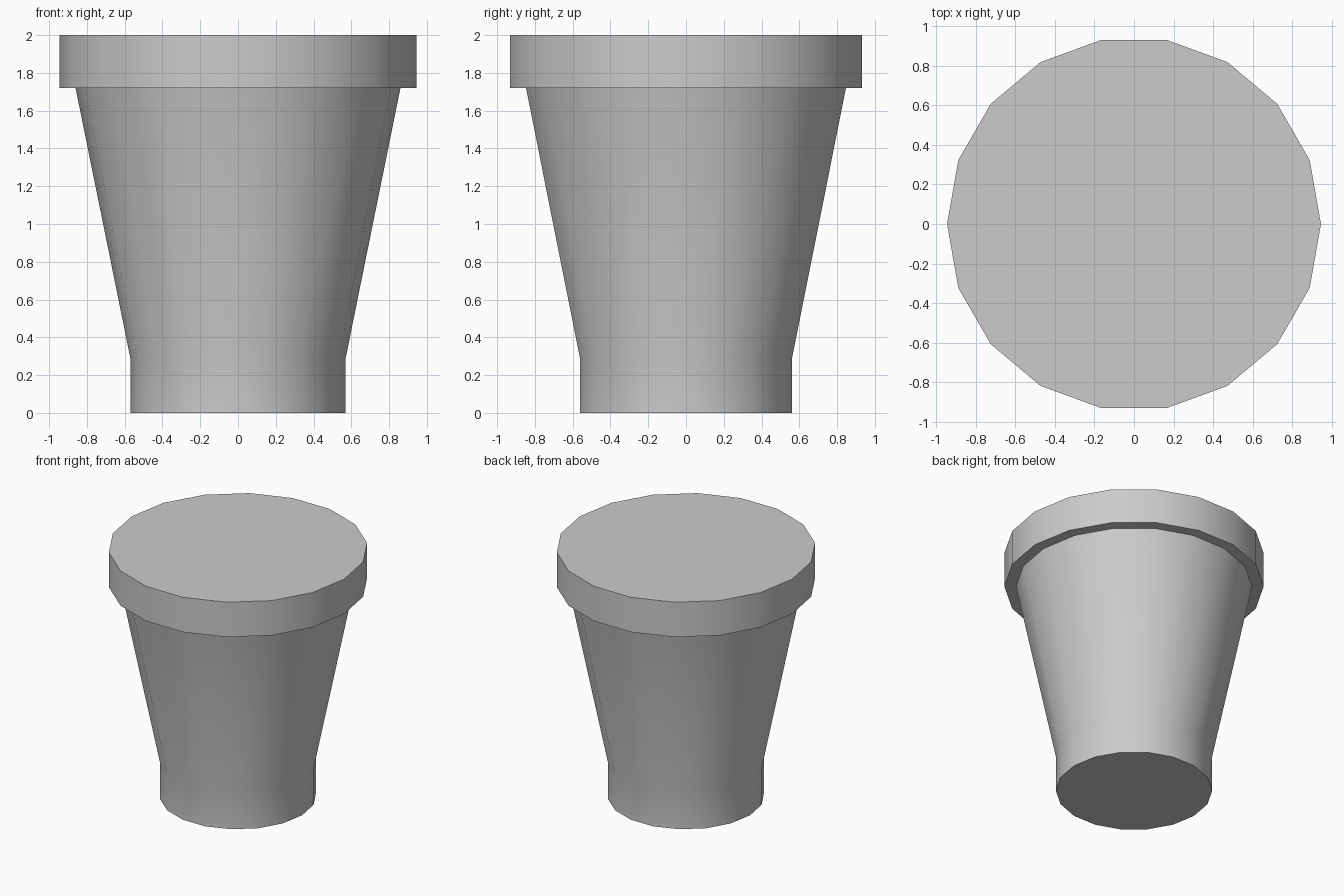
import bpy, bmesh
from math import cos, sin, tau, radians

if "Cube" in bpy.data.objects:
    bpy.data.objects.remove(bpy.data.objects["Cube"])

SIDES = 18

# Outer profile (radius, height): straight foot, flared body, stepped rim
profile = [(0.57, 0.0), (0.57, 0.29), (0.86, 1.72), (0.945, 1.72), (0.945, 2.0)]


def revolve(name, profile, sides):
    bm = bmesh.new()
    rings = [[bm.verts.new((r * cos(tau * i / sides), r * sin(tau * i / sides), z))
              for i in range(sides)] for r, z in profile]
    for low, high in zip(rings, rings[1:]):
        for i in range(sides):
            j = (i + 1) % sides
            bm.faces.new((low[i], low[j], high[j], high[i]))
    # Closed base and flat top
    bm.faces.new(rings[0][::-1])
    bm.faces.new(rings[-1])
    mesh = bpy.data.meshes.new(name)
    bm.to_mesh(mesh)
    bm.free()
    obj = bpy.data.objects.new(name, mesh)
    bpy.context.collection.objects.link(obj)
    return obj


# Tapered pot with rim, smooth around the sides and sharp at the rim and base
pot = revolve("pot", profile, SIDES)
bpy.context.view_layer.objects.active = pot
pot.select_set(True)
bpy.ops.object.shade_smooth_by_angle(angle=radians(30))
